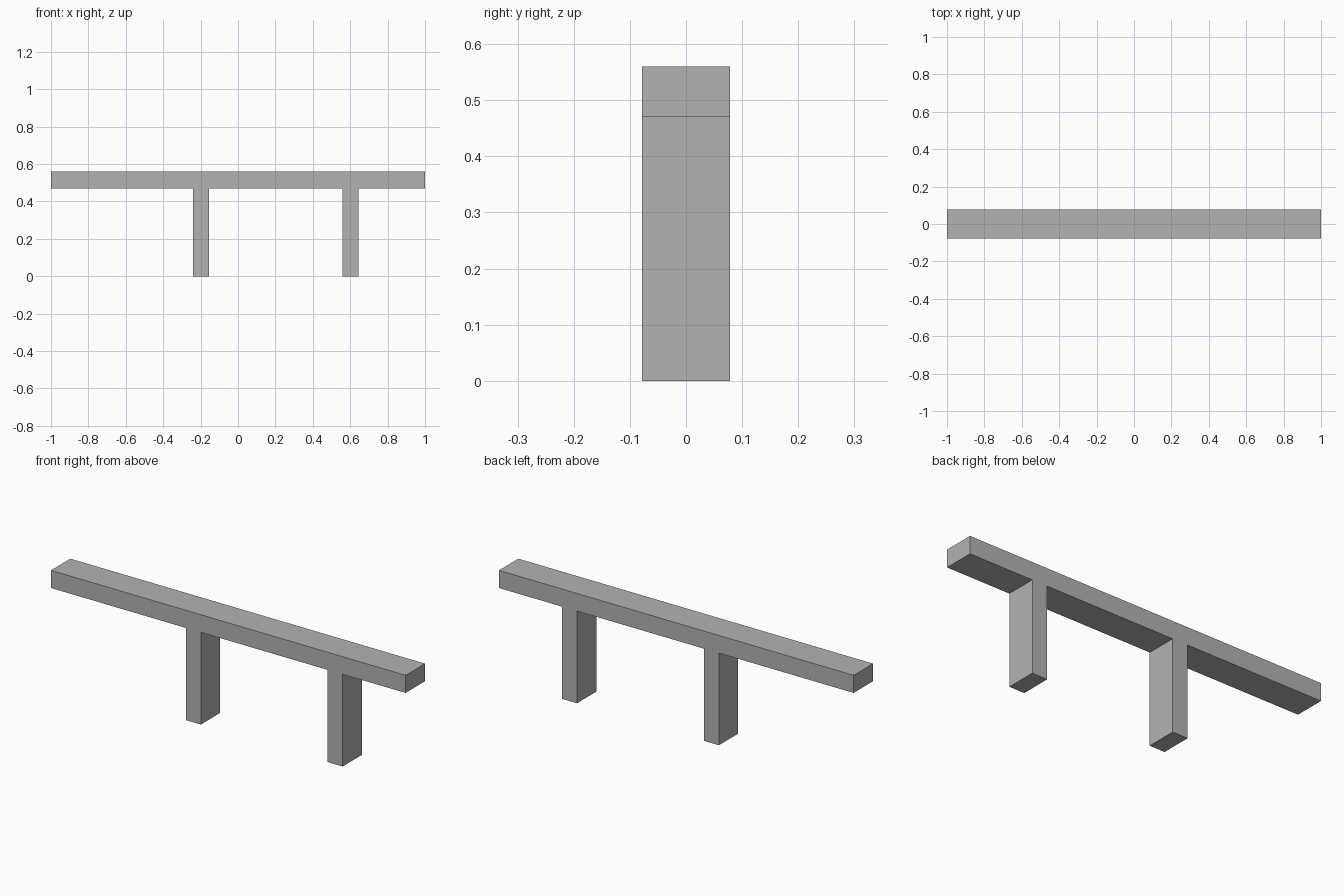
import bpy
import bmesh

if "Cube" in bpy.data.objects:
    bpy.data.objects.remove(bpy.data.objects["Cube"])

HALF_DEPTH = 0.078
TOP, UNDERSIDE = 0.56, 0.47
LEGS = [(-0.24, -0.155), (0.56, 0.645)]

grey = bpy.data.materials.new("grey")
grey.diffuse_color = (0.45, 0.45, 0.45, 1)
grey.use_nodes = True
grey.node_tree.nodes["Principled BSDF"].inputs["Base Color"].default_value = grey.diffuse_color

# Front outline: a long beam with two legs dropping to the ground
outline = [(1, TOP), (-1, TOP), (-1, UNDERSIDE)]
for left, right in LEGS:
    outline += [(left, UNDERSIDE), (left, 0), (right, 0), (right, UNDERSIDE)]
outline.append((1, UNDERSIDE))

# Extrude the outline through the depth
bm = bmesh.new()
front = bm.faces.new([bm.verts.new((x, -HALF_DEPTH, z)) for x, z in outline])
back = bmesh.ops.extrude_face_region(bm, geom=[front], use_keep_orig=True)["geom"]
bmesh.ops.translate(bm, vec=(0, 2 * HALF_DEPTH, 0),
                    verts=[v for v in back if isinstance(v, bmesh.types.BMVert)])
bmesh.ops.recalc_face_normals(bm, faces=bm.faces[:])

mesh = bpy.data.meshes.new("beam_with_legs")
bm.to_mesh(mesh)
bm.free()
mesh.materials.append(grey)
beam = bpy.data.objects.new("beam_with_legs", mesh)
bpy.context.collection.objects.link(beam)
